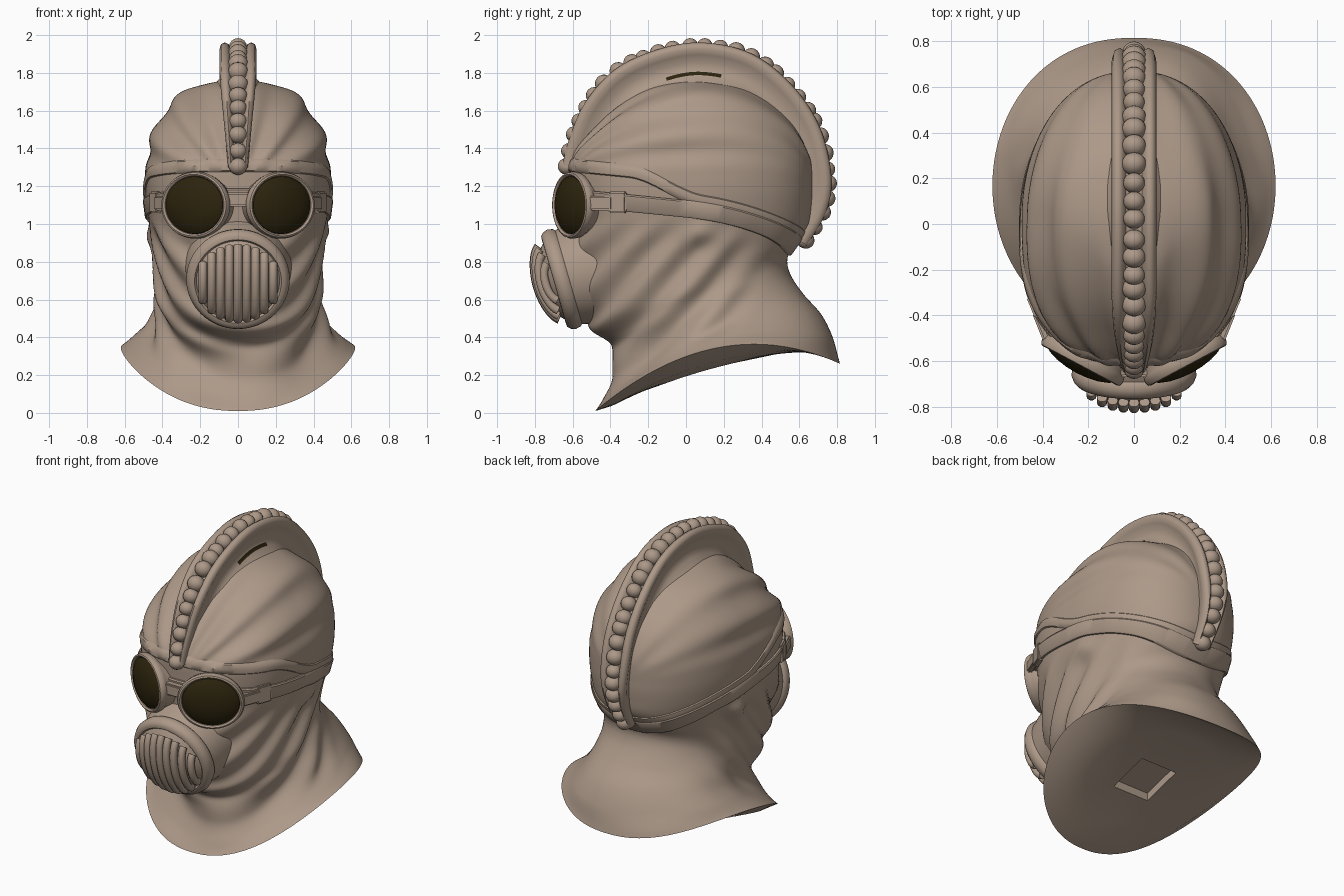
import bpy, bmesh, math, random
from math import sin, cos, pi, radians, atan2, exp
from mathutils import Vector, Matrix

random.seed(4)
if "Cube" in bpy.data.objects:
    bpy.data.objects.remove(bpy.data.objects["Cube"])


def material(name, rgb, rough=0.8):
    m = bpy.data.materials.new(name)
    m.use_nodes = True
    m.diffuse_color = (*rgb, 1)
    bsdf = m.node_tree.nodes["Principled BSDF"]
    bsdf.inputs["Base Color"].default_value = (*rgb, 1)
    bsdf.inputs["Roughness"].default_value = rough
    return m


CLOTH = material("tan cloth", (0.415, 0.318, 0.247))
GLASS = material("dark brown glass", (0.025, 0.017, 0.004))


def finish(bm, name, mat, angle=40):
    bmesh.ops.recalc_face_normals(bm, faces=bm.faces)
    me = bpy.data.meshes.new(name)
    bm.to_mesh(me)
    bm.free()
    me.materials.append(mat)
    ob = bpy.data.objects.new(name, me)
    bpy.context.collection.objects.link(ob)
    bpy.ops.object.select_all(action="DESELECT")
    ob.select_set(True)
    bpy.context.view_layer.objects.active = ob
    bpy.ops.object.shade_smooth_by_angle(angle=radians(angle))
    return ob


def loft(name, rings, mat, closed=False, caps=True, matrix=None, angle=40):
    """Skin a list of closed rings of points."""
    bm = bmesh.new()
    rows = [[bm.verts.new(p) for p in ring] for ring in rings]
    n = len(rows[0])
    for i in range(len(rows) if closed else len(rows) - 1):
        a, b = rows[i], rows[(i + 1) % len(rows)]
        for j in range(n):
            k = (j + 1) % n
            bm.faces.new((a[j], a[k], b[k], b[j]))
    if caps and not closed:
        bm.faces.new(rows[0])
        bm.faces.new(rows[-1])
    if matrix:
        bm.transform(matrix)
    return finish(bm, name, mat, angle)


def lathe(name, profile, mat, matrix, sides=64):
    rings = [[(max(r, .001) * cos(2 * pi * j / sides), max(r, .001) * sin(2 * pi * j / sides), h)
              for j in range(sides)] for r, h in profile]
    return loft(name, rings, mat, matrix=matrix)


def spline(pts, v):
    """Catmull-Rom through tuples."""
    i = min(int(v), len(pts) - 2)
    f = v - i
    p = [pts[max(0, min(len(pts) - 1, i + k))] for k in (-1, 0, 1, 2)]
    return [b + .5 * f * (c - a + f * (2 * a - 5 * b + 4 * c - d + f * (3 * (b - c) + d - a)))
            for a, b, c, d in zip(*p)]


def fade(x, lo, hi):
    f = max(0, min(1, (x - lo) / (hi - lo)))
    return f * f * (3 - 2 * f)


# Head sections: front z, back z, front y, back y, half width, side lift
SECTIONS = [
    (.01, .26, -.48, .815, .62, .21), (.10, .40, -.42, .775, .54, .15),
    (.20, .52, -.38, .715, .475, .10), (.30, .63, -.37, .62, .44, .07),
    (.38, .74, -.43, .55, .43, .04), (.48, .83, -.52, .54, .435, 0),
    (.62, .92, -.58, .60, .435, 0), (.80, 1.0, -.60, .65, .447, 0),
    (1.0, 1.09, -.60, .665, .475, 0), (1.2, 1.2, -.615, .67, .492, 0),
    (1.35, 1.35, -.60, .66, .482, 0), (1.5, 1.5, -.48, .59, .44, 0),
    (1.62, 1.62, -.35, .47, .37, 0), (1.71, 1.71, -.2, .32, .27, 0),
    (1.75, 1.75, -.06, .15, .13, 0), (1.755, 1.755, .04, .06, .01, 0)]
TOP = len(SECTIONS) - 1


def surf(t, v, out=0.0):
    """Point on the draped head; t runs round from the front."""
    zf, zb, yf, yb, w, lift = spline(SECTIONS, v)
    s, c = sin(t), cos(t)
    yc, d = (yf + yb) / 2, (yb - yf) / 2
    # broad, squarish face in front
    square = 1 - .3 * fade(v, 5, 8) * (1 - fade(v, 11, 13)) if c > 0 else 1
    x = w * math.copysign(abs(s) ** .9, s)
    y = yc - d * math.copysign(abs(c) ** square, c)
    z = zf + (zb - zf) * (1 - c) / 2 + lift * s * s
    # hood gathers fan out from the brow, neck folds hang in swags
    fan = atan2(abs(x), max(z - 1.15, .01))
    hood = .017 * sin(fan * 15 + 2 * y) * fade(z, 1.25, 1.42) * (1 - .7 * fade(y, -.1, .5))
    hood *= fade(w, .05, .3)
    swag = z - 1.15 * (y + .4) + .06 * sin(4 * x)
    neck = .018 * sin(swag * 22 + 2.35) * fade(v, .6, 2.5) * (1 - fade(z, .85, 1.05)) * (1 - fade(y, .1, .45))
    drape = .012 * sin(t * 5 + 2 * x) * fade(v, .2, 1) * (1 - fade(v, 2.5, 4))
    ear = .03 * exp(-((y - .1) / .08) ** 2 - ((z - .94) / .06) ** 2)
    n = Vector((s, -c, 0))
    return Vector((x, y, z)) + n * (hood + neck + drape + ear + out)


def at_height(t, z, out=0.0):
    lo, hi = 2, TOP - 1
    for _ in range(22):
        mid = (lo + hi) / 2
        lo, hi = (mid, hi) if surf(t, mid).z < z else (lo, mid)
    return surf(t, lo, out)


# Draped head, with a sagging base and a square socket beneath
N = 144
turn = [2 * pi * j / N for j in range(N)]


def base_z(y):
    u = y + .48
    return .01 + .45 * u - .14 * u * u


def socket(rise):
    ring = []
    for t in turn:
        k = .13 / max(abs(sin(t)), abs(cos(t)))
        y = .1 - k * cos(t)
        ring.append(Vector((k * sin(t), y, base_z(y) + rise)))
    return ring


rim = [surf(t, 0) for t in turn]
under = []
for scale, mix in ((.6, 1), (.85, .7)):
    ring = []
    for p in rim:
        y = .1 + (p.y - .1) * scale
        ring.append(Vector((p.x * scale, y, p.z + (base_z(y) - p.z) * mix)))
    under.append(ring)
body = [[surf(t, i / 9) for t in turn] for i in range(TOP * 9 + 1)]
loft("hood_and_collar", [socket(.05), socket(0)] + under + body, CLOTH, angle=50)


def strap_z(y):
    return 1.08 - .1 * y - .3 * max(0, y) ** 2


def hem_z(y):
    return strap_z(y) + .05 + .12 * fade(-y, -.1, .3)


# Goggle strap and rolled hem of the hood
def band(name, height, shape):
    rings = []
    for t in turn:
        z = height(surf(t, 8.5).y)
        rings.append([at_height(t, z + dz, out) for out, dz in shape])
    loft(name, rings, CLOTH, closed=True)


band("goggle_strap", strap_z, [(-.03, -.046), (.012, -.046), (.018, -.038),
                               (.018, .038), (.012, .046), (-.03, .046)])
band("hood_hem", hem_z, [(.02 * cos(a * pi / 4) - .007, .04 * sin(a * pi / 4)) for a in range(8)])

# Crest running from brow to nape: outer edge in y, z
EDGE = [(-.65, 1.3), (-.62, 1.43), (-.53, 1.64), (-.365, 1.82), (-.13, 1.925), (.1, 1.955),
        (.35, 1.895), (.56, 1.73), (.705, 1.51), (.765, 1.25), (.735, 1.06), (.635, .89)]
HALF = [(.035, .035), (.05, .005), (.07, -.005), (.09, .005), (.098, .03), (.085, .06),
        (.065, .1), (.07, .15), (.083, .168), (.11, .2), (.19, .26), (.19, .36)]
path = [Vector((0, *spline(EDGE, i / 12))) for i in range(12 * (len(EDGE) - 1) + 1)]
CORE = Vector((0, .05, 1.25))
rings = []
for i, p in enumerate(path):
    f = i / (len(path) - 1)
    s = .55 + .45 * fade(f, 0, .3) - .4 * fade(f, .75, 1)
    inward = (CORE - p).normalized()
    right = [p + inward * d + Vector((w * s, 0, 0)) for w, d in HALF]
    rings.append(right + [Vector((-q.x, q.y, q.z)) for q in reversed(right)])
crest = loft("crest", rings, CLOTH, angle=60)

# Dark slit low on the left wall of the crest
crest.data.materials.append(GLASS)
for f in crest.data.polygons:
    if f.index % (2 * len(HALF)) == 7 and -.1 < f.center.y < .19 and f.center.z > 1.5:
        f.material_index = 1

# Row of beads set in the crest groove
bm = bmesh.new()
gap = travelled = .084
for a, b in zip(path, path[1:]):
    travelled += (b - a).length
    if travelled >= gap:
        travelled -= gap
        r = random.uniform(.046, .055)
        spin = (b - a).to_track_quat("Z", "X").to_matrix().to_4x4()
        place = Matrix.Translation(b + (CORE - b).normalized() * .018) @ spin
        bmesh.ops.create_uvsphere(bm, u_segments=16, v_segments=10, radius=r,
                                  matrix=place @ Matrix.Diagonal((1, 1, .92, 1)))
finish(bm, "crest_beads", CLOTH, 60)


def block(name, centre, size, yaw=0.0):
    bm = bmesh.new()
    bmesh.ops.create_cube(bm, size=1, matrix=Matrix.Translation(centre)
                          @ Matrix.Rotation(yaw, 4, "Z") @ Matrix.Diagonal((*size, 1)))
    bmesh.ops.bevel(bm, geom=bm.edges[:], offset=.008, segments=2, affect="EDGES")
    finish(bm, name, CLOTH)


# Goggles: cup, bulging lens and strap clip on each side, bridge between
for side, word in ((1, "left"), (-1, "right")):
    m = (Matrix.Translation((side * .228, -.605, 1.1)) @ Matrix.Rotation(side * radians(28), 4, "Z")
         @ Matrix.Rotation(pi / 2, 4, "X") @ Matrix.Diagonal((1.13, 1, 1, 1)))
    lathe(word + "_goggle_cup", [(.13, -.2), (.16, -.1), (.165, -.04), (.173, -.03), (.178, -.005),
                                 (.172, .014), (.163, .018), (.154, .01), (.152, -.01), (0, -.01)], CLOTH, m)
    lathe(word + "_lens", [(.153, -.005), (.151, .008), (.13, .025), (.09, .041), (.045, .05), (0, .053)],
          GLASS, m)
    block(word + "_strap_clip", (side * .434, -.36, 1.115), (.04, .1, .115), side * radians(-22))
    block(word + "_strap_tab", (side * .404, -.45, 1.11), (.035, .14, .075), side * radians(-22))
block("goggle_bridge", (0, -.64, 1.13), (.13, .06, .075))

# Breathing mask: round cup with a domed grille of upright bars
mask = Matrix.Translation((0, -.65, .71)) @ Matrix.Rotation(radians(106), 4, "X")
lathe("mask_cup", [(.29, -.24), (.272, -.09), (.258, -.03), (.268, -.02), (.274, .01), (.265, .035),
                   (.25, .05), (.23, .052), (.22, .042), (.2, .06), (.16, .095), (.08, .12), (0, .125)],
      CLOTH, mask)
R = .215
for i in range(-4, 5):
    x = i * .0465
    h = .94 * math.sqrt(R * R - x * x)
    rings = []
    for k in range(25):
        y = h * sin(pi * (k / 24 - .5))
        rise = .035 + .11 * max(0, 1 - (x * x + y * y) / R ** 2) ** .42
        slope = atan2(y, h * .8)
        rings.append([(x + .023 * cos(a), y + .023 * sin(a) * sin(slope), rise + .023 * sin(a) * cos(slope))
                      for a in (2 * pi * j / 10 for j in range(10))])
    loft("grille_bar", rings, CLOTH, matrix=mask, angle=60)
